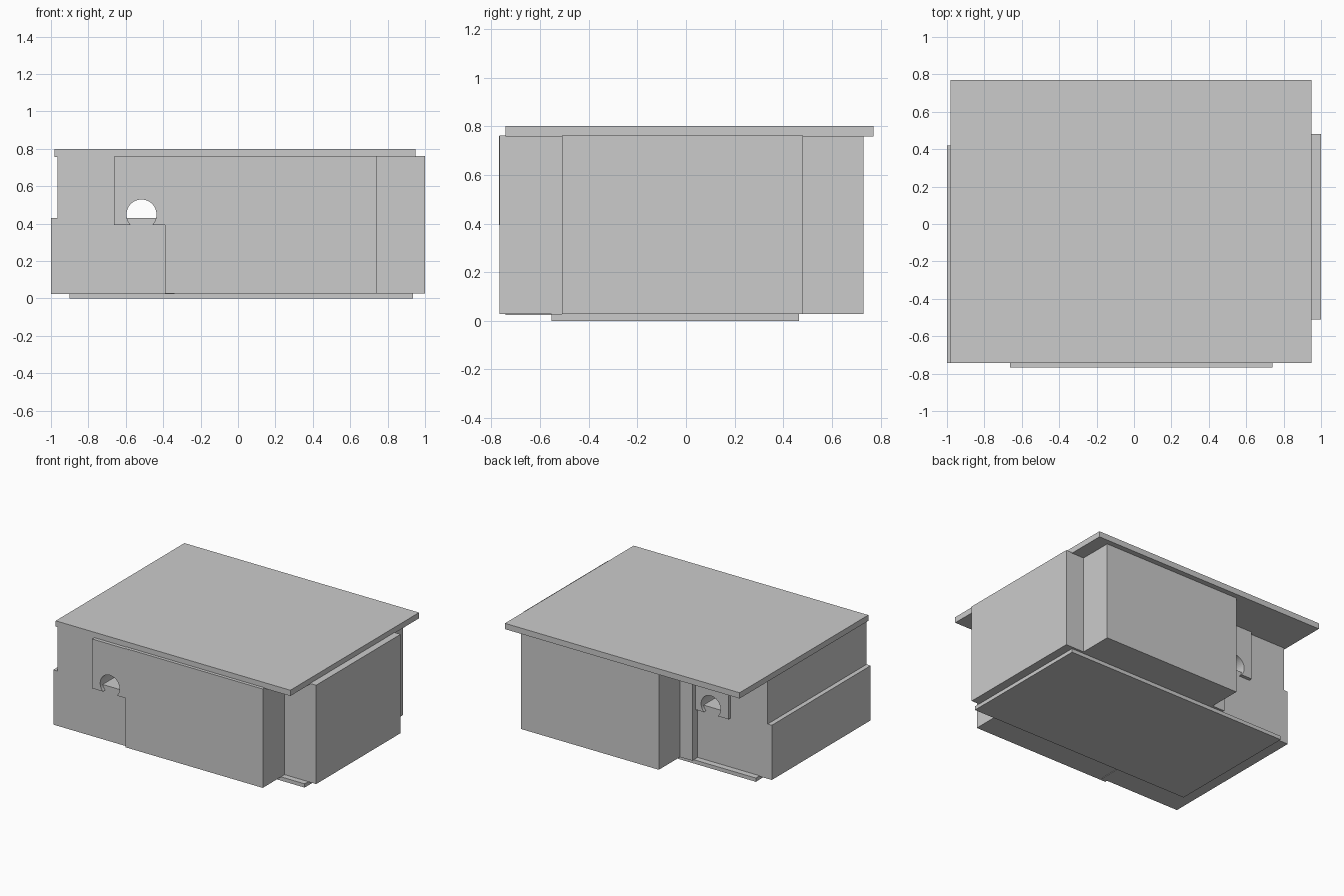
import bpy, bmesh, math

if "Cube" in bpy.data.objects:
    bpy.data.objects.remove(bpy.data.objects["Cube"])


def prism(name, outline, z0, z1):
    """Extrude a flat outline from z0 up to z1."""
    bm = bmesh.new()
    face = bm.faces.new([bm.verts.new((x, y, z0)) for x, y in outline])
    top = bmesh.ops.extrude_face_region(bm, geom=[face])["geom"]
    bmesh.ops.translate(bm, vec=(0, 0, z1 - z0),
                        verts=[v for v in top if isinstance(v, bmesh.types.BMVert)])
    bmesh.ops.recalc_face_normals(bm, faces=bm.faces)
    mesh = bpy.data.meshes.new(name)
    bm.to_mesh(mesh)
    bm.free()
    obj = bpy.data.objects.new(name, mesh)
    bpy.context.collection.objects.link(obj)
    return obj


def box(name, x0, x1, y0, y1, z0, z1):
    return prism(name, [(x0, y0), (x1, y0), (x1, y1), (x0, y1)], z0, z1)


# Roof slab and foundation slab
box("roof_slab", -0.98, 0.95, -0.742, 0.77, 0.757, 0.80)
box("foundation_slab", -0.90, 0.935, -0.553, 0.465, 0.0, 0.028)

# Main volume with stepped corners
prism("main_body", [(-0.39, -0.766), (0.74, -0.766), (0.74, -0.51), (1.0, -0.51),
                    (1.0, 0.482), (0.848, 0.482), (0.848, 0.73), (-0.288, 0.73),
                    (-0.288, 0.482), (-0.39, 0.482)], 0.027, 0.762)

# Left wing: wide lower part, set-back upper part, raised panel block
box("wing_lower", -1.0, -0.34, -0.742, 0.42, 0.023, 0.43)
upper = box("wing_upper", -0.966, -0.34, -0.742, 0.42, 0.43, 0.757)
panel = box("wing_panel", -0.662, -0.34, -0.768, 0.445, 0.393, 0.76)

# Round opening running through the wing from front to back
bpy.ops.mesh.primitive_cylinder_add(vertices=48, radius=0.08, depth=2.4,
                                    location=(-0.516, 0, 0.449),
                                    rotation=(math.pi / 2, 0, 0))
cutter = bpy.context.object
cutter.name = "opening_cutter"
cutter.hide_render = True
cutter.hide_viewport = False
cutter.display_type = 'WIRE'
for obj in (upper, panel):
    mod = obj.modifiers.new("opening", 'BOOLEAN')
    mod.object = cutter
    mod.operation = 'DIFFERENCE'
    mod.solver = 'EXACT'
    bpy.context.view_layer.objects.active = obj
    bpy.ops.object.modifier_apply(modifier=mod.name)
bpy.data.objects.remove(cutter, do_unlink=True)
